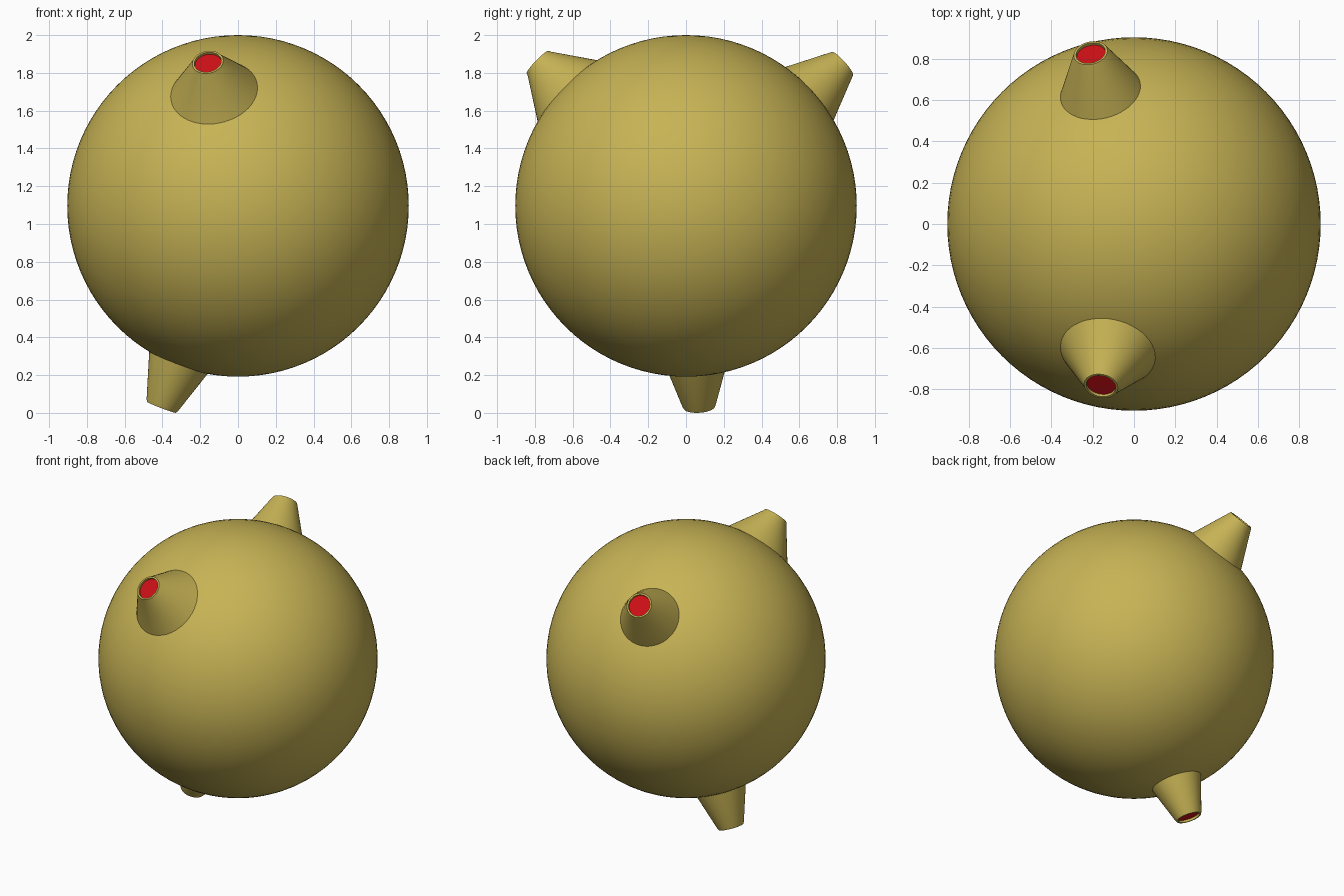
import bpy, bmesh, math
from mathutils import Vector

if "Cube" in bpy.data.objects:
    bpy.data.objects.remove(bpy.data.objects["Cube"])

CENTER = Vector((0, 0, 1.096))
RADIUS = 0.904


def material(name, color):
    m = bpy.data.materials.new(name)
    m.diffuse_color = (*color, 1)
    m.use_nodes = True
    m.node_tree.nodes["Principled BSDF"].inputs["Base Color"].default_value = m.diffuse_color
    return m


gold = material("gold", (0.57, 0.45, 0.09))
red = material("red", (0.6, 0.005, 0.008))


def lathe(name, profile, axis, mat, segments=48):
    """Spin an (radius, height) profile round an axis through the ball's centre."""
    bm = bmesh.new()
    verts = [bm.verts.new((r, 0, h)) for r, h in profile]
    edges = [bm.edges.new(p) for p in zip(verts, verts[1:])]
    bmesh.ops.spin(bm, geom=verts + edges, axis=(0, 0, 1), cent=(0, 0, 0),
                   angle=math.tau, steps=segments)
    bmesh.ops.remove_doubles(bm, verts=bm.verts, dist=1e-5)
    bmesh.ops.recalc_face_normals(bm, faces=bm.faces)
    mesh = bpy.data.meshes.new(name)
    bm.to_mesh(mesh)
    bm.free()
    obj = bpy.data.objects.new(name, mesh)
    bpy.context.collection.objects.link(obj)
    obj.location = CENTER
    obj.rotation_mode = 'QUATERNION'
    obj.rotation_quaternion = axis.to_track_quat('Z', 'Y')
    mesh.materials.append(mat)
    bpy.context.view_layer.objects.active = obj
    bpy.ops.object.select_all(action='DESELECT')
    obj.select_set(True)
    bpy.ops.object.shade_smooth_by_angle(angle=math.radians(35))
    return obj


# Round body
bpy.ops.mesh.primitive_uv_sphere_add(segments=96, ring_count=48, radius=RADIUS, location=CENTER)
body = bpy.context.object
body.name = "round_body"
body.data.materials.append(gold)
bpy.ops.object.shade_smooth()

# Tapered nozzles: tip position and radius where each meets the body
nozzles = {
    "front": ((-0.16, -0.785, 1.857), 0.232),
    "back": ((-0.21, 0.828, 1.849), 0.197),
    "bottom": ((-0.405, 0.07, 0.03), 0.166),
}
for name, (tip, base_r) in nozzles.items():
    axis = Vector(tip) - CENTER
    top = axis.length
    base_h = math.sqrt(RADIUS ** 2 - base_r ** 2)
    lip_r = 0.09
    slope = (base_r - lip_r) / (top - 0.015 - base_h)
    # Shell with a slightly rounded lip and a shallow bore
    profile = [(base_r + slope * 0.03, base_h - 0.03), (base_r, base_h),
               (lip_r, top - 0.015), (0.083, top), (0.072, top),
               (0.071, top - 0.04), (0, top - 0.04)]
    lathe(name + "_nozzle", profile, axis, gold)
    # Red plug recessed in the mouth
    lathe(name + "_nozzle_plug", [(0.0715, top - 0.035), (0.0715, top - 0.015), (0, top - 0.015)],
          axis, red)
